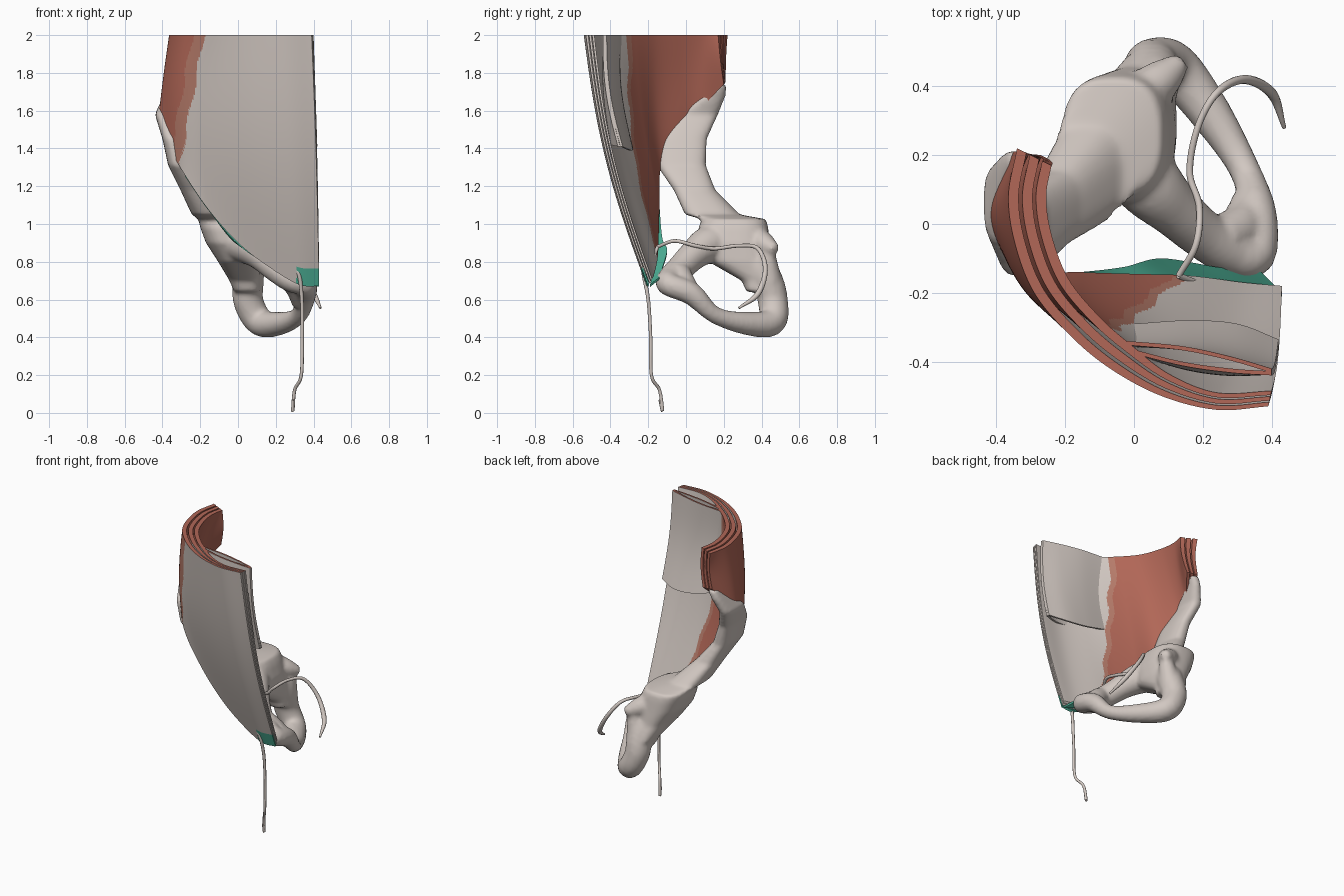
import bpy, bmesh, math
from mathutils import Vector

if "Cube" in bpy.data.objects:
    bpy.data.objects.remove(bpy.data.objects["Cube"])


def material(name, rgb):
    m = bpy.data.materials.new(name)
    m.use_nodes = True
    m.diffuse_color = (*rgb, 1)
    bsdf = m.node_tree.nodes["Principled BSDF"]
    bsdf.inputs["Base Color"].default_value = (*rgb, 1)
    bsdf.inputs["Roughness"].default_value = 0.7
    return m


PALE = material("pale_tissue", (0.64, 0.575, 0.535))
RED = material("muscle_red", (0.44, 0.135, 0.095))
FADE = material("faded_red", (0.47, 0.2, 0.145))
GREEN = material("ligament_green", (0.08, 0.47, 0.33))


def spline(pts, t):
    """Smooth point at t in 0..1 through the control points."""
    n = len(pts) - 1
    i = min(int(t * n), n - 1)
    f = t * n - i
    p1, p2 = Vector(pts[i]), Vector(pts[i + 1])
    p0 = Vector(pts[i - 1]) if i else 2 * p1 - p2
    p3 = Vector(pts[i + 2]) if i + 2 <= n else 2 * p2 - p1
    return 0.5 * (2 * p1 + (p2 - p0) * f + (2 * p0 - 5 * p1 + 4 * p2 - p3) * f ** 2
                  + (3 * p1 - p0 - 3 * p2 + p3) * f ** 3)


def smooth(ob, angle=40):
    bpy.ops.object.select_all(action="DESELECT")
    ob.select_set(True)
    bpy.context.view_layer.objects.active = ob
    bpy.ops.object.shade_smooth_by_angle(angle=math.radians(angle))


def finish(name, bm, mats, rule=None, angle=40):
    bmesh.ops.recalc_face_normals(bm, faces=bm.faces)
    if rule:
        for f in bm.faces:
            f.material_index = rule(f.calc_center_median(), f.normal)
    me = bpy.data.meshes.new(name)
    bm.to_mesh(me)
    bm.free()
    ob = bpy.data.objects.new(name, me)
    bpy.context.collection.objects.link(ob)
    for m in mats:
        me.materials.append(m)
    smooth(ob, angle)
    return ob


def shell(name, front, back, nu, nv, mats, rule=None):
    """Closed sheet between two surfaces given as functions of u and v."""
    bm = bmesh.new()
    g = [[[bm.verts.new(fn(i / nu, j / nv)) for j in range(nv + 1)]
          for i in range(nu + 1)] for fn in (front, back)]
    for s in g:
        for i in range(nu):
            for j in range(nv):
                bm.faces.new((s[i][j], s[i + 1][j], s[i + 1][j + 1], s[i][j + 1]))
    a, b = g
    for j in (0, nv):
        for i in range(nu):
            bm.faces.new((a[i][j], a[i + 1][j], b[i + 1][j], b[i][j]))
    for i in (0, nu):
        for j in range(nv):
            bm.faces.new((a[i][j], a[i][j + 1], b[i][j + 1], b[i][j]))
    return finish(name, bm, mats, rule)


def loft(bm, rings):
    rows = [[bm.verts.new(p) for p in r] for r in rings]
    n = len(rows[0])
    for a, b in zip(rows, rows[1:]):
        for k in range(n):
            bm.faces.new((a[k], a[(k + 1) % n], b[(k + 1) % n], b[k]))
    bm.faces.new(rows[0][::-1])
    bm.faces.new(rows[-1])


def tube(bm, pts, steps, sides=10):
    """Round tube through points of (x, y, z, radius)."""
    rings, ref = [], Vector((1, 0.2, 0.1))
    for i in range(steps + 1):
        t = i / steps
        c = spline(pts, t)
        d = (spline(pts, min(t + .01, 1)) - spline(pts, max(t - .01, 0))).to_3d().normalized()
        ref = (ref - d * ref.dot(d)).normalized()
        side = d.cross(ref)
        rings.append([c.to_3d() + c.w * (ref * math.cos(a) + side * math.sin(a))
                      for a in (2 * math.pi * k / sides for k in range(sides))])
    loft(bm, rings)


# Abdominal wall: rim and groin edge, from the midline to the flank
TOP_OUT = [(.39, -.53, 2), (.24, -.54, 2), (.08, -.5, 2), (-.07, -.42, 2), (-.19, -.32, 2),
           (-.29, -.2, 2), (-.345, -.06, 2), (-.365, .08, 2), (-.34, .22, 2)]
TOP_IN = [(.4, -.485, 2), (.24, -.49, 2), (.1, -.435, 2), (-.01, -.35, 2), (-.1, -.27, 2),
          (-.19, -.16, 2), (-.24, -.03, 2), (-.255, .08, 2), (-.24, .17, 2)]
LOW_OUT = [(.43, -.2, .67), (.32, -.21, .68), (.16, -.21, .775), (0, -.2, .9), (-.16, -.19, 1.08),
           (-.3, -.17, 1.29), (-.39, -.07, 1.46), (-.42, .04, 1.58), (-.35, .21, 1.75)]
LOW_IN = [(.43, -.18, .71), (.32, -.17, .73), (.16, -.15, .82), (0, -.145, .93), (-.15, -.14, 1.1),
          (-.28, -.13, 1.31), (-.35, -.03, 1.48), (-.36, .07, 1.6), (-.27, .2, 1.74)]


def wall(depth):
    def point(u, v):
        low = spline(LOW_OUT, u).lerp(spline(LOW_IN, u), depth)
        top = spline(TOP_OUT, u).lerp(spline(TOP_IN, u), depth)
        d = spline(TOP_OUT, min(u + .02, 1)) - spline(TOP_OUT, max(u - .02, 0))
        out = Vector((-d.y, d.x, 0)).normalized()
        return low.lerp(top, v) + out * (.05 - .065 * u * u) * math.sin(math.pi * v)
    return point


def muscle_rule(border_at, fade, hem):
    def rule(c, n):
        if n.z > .9 and c.z > 1.99:
            return 1
        if hem and (c.x > .31 and c.z < .77 or n.z < -.5 and c.x > -.3):
            return 3
        border = border_at(2 - c.z) + .008 * math.sin(c.z * 23)
        return 1 if c.x < border - fade else 2 if c.x < border else 0
    return rule


# Each layer: depth, colour border by distance below the rim, faded width, green hem
LAYERS = [("outer_wall_layer", 0, lambda h: -.18 - .186 * h, .06, True),
          ("middle_wall_layer", .37, lambda h: -.13 - .05 * h, .04, False),
          ("inner_wall_layer", .73, lambda h: -.06 + .155 * h * h, .03, False)]
for name, depth, border_at, fade, hem in LAYERS:
    shell(name, wall(depth), wall(depth + .27), 140, 85, [PALE, RED, FADE, GREEN],
          muscle_rule(border_at, fade, hem))

# Sheath pocket behind the front wall: two leaves with free lower edges
LEAVES = {
    "rear_sheath": ([(.4, -.42, 2), (.28, -.385, 2), (.14, -.355, 2), (-.02, -.34, 2)],
                    [(.42, -.335, 1.41), (.3, -.29, 1.39), (.16, -.28, 1.4), (0, -.29, 1.44)]),
    "front_sheath": ([(.4, -.428, 2), (.28, -.42, 2), (.14, -.4, 2), (-.02, -.36, 2)],
                     [(.42, -.348, 1.41), (.3, -.385, 1.42), (.16, -.37, 1.43), (0, -.3, 1.45)]),
}


def leaf(top, low, offset):
    def point(u, v):
        p = spline(low, u).lerp(spline(top, u), v)
        return p + Vector((0, offset - .025 * math.sin(math.pi * v), 0))
    return point


for name, (top, low) in LEAVES.items():
    shell(name, leaf(top, low, -.012), leaf(top, low, 0), 24, 20, [PALE, RED],
          lambda c, n: 1 if n.z > .9 and c.z > 1.99 else 0)

# Groin ligament: a narrow ribbon behind the groin edge
LIG_A = [(.42, -.19, .675), (.3, -.18, .715), (.16, -.16, .79), (0, -.15, .9),
         (-.16, -.15, 1.085), (-.28, -.15, 1.26)]
LIG_B = [(.37, -.14, .715), (.24, -.125, .765), (.08, -.1, .86), (-.03, -.125, .92),
         (-.16, -.14, 1.09), (-.28, -.145, 1.27)]


def ribbon(lift):
    return lambda u, v: spline(LIG_A, u).lerp(spline(LIG_B, u), v) + Vector((0, 0, lift))


shell("groin_ligament", ribbon(-.008), ribbon(.004), 40, 4, [GREEN])

# Hip bone: blade and body as stacked rounded boxes (x, y, z, half width, half depth)
BLADE = [(.05, .41, .64, .07, .09), (.035, .4, .7, .08, .105), (.01, .29, .8, .115, .17),
         (-.025, .255, .9, .145, .19), (-.05, .25, .98, .15, .185), (-.065, .255, 1.025, .145, .17),
         (-.14, .14, 1.05, .105, .145), (-.23, .045, 1.18, .075, .11), (-.31, -.025, 1.31, .06, .13),
         (-.35, -.02, 1.45, .05, .13), (-.395, .06, 1.58, .045, .11),
         (-.36, .15, 1.68, .035, .06), (-.335, .19, 1.74, .03, .025)]


def squared(w):
    return math.copysign(abs(w) ** .75, w)


bm = bmesh.new()
loft(bm, [[(x + a * squared(math.cos(t)), y + b * squared(math.sin(t)), z)
           for t in (2 * math.pi * (k + .5) / 32 for k in range(32))] for x, y, z, a, b in BLADE])
# Ring of bone around the lower opening
tube(bm, [(.0, .3, .88, .1), (.05, .42, .72, .085), (.055, .46, .59, .08), (.12, .45, .48, .075),
          (.23, .31, .475, .06), (.325, .15, .52, .045), (.355, .03, .63, .06),
          (.35, -.09, .68, .062), (.28, -.08, .71, .07), (.2, -.03, .765, .072),
          (.12, .04, .835, .08), (.04, .12, .89, .1), (-.03, .22, .9, .1)], 60, 18)
# Broad joint plate at the midline
tube(bm, [(.25, -.04, .74, .065), (.31, -.005, .67, .065), (.33, .07, .58, .045)], 10, 14)
# Low rear ridge
tube(bm, [(.0, .36, .93, .07), (.08, .42, .89, .06), (.14, .475, .865, .028)], 8, 12)
tube(bm, [(.09, .44, .9, .035), (.09, .43, .82, .05), (.07, .44, .7, .07)], 8, 12)
bone = finish("hip_bone", bm, [PALE])
mod = bone.modifiers.new("fuse", "REMESH")
mod.mode = "VOXEL"
mod.voxel_size = .013
mod = bone.modifiers.new("soften", "SMOOTH")
mod.iterations = 4
bpy.context.view_layer.objects.active = bone
for m in ("fuse", "soften"):
    bpy.ops.object.modifier_apply(modifier=m)
smooth(bone, 50)

# Cords: one hangs in front, the other loops back inside the pelvis
CORDS = {
    "hanging_cord": [(.13, -.15, .88, .009), (.2, -.18, .81, .01), (.27, -.215, .775, .011),
                     (.32, -.225, .74, .011), (.338, -.2, .6, .01), (.34, -.187, .4, .009),
                     (.335, -.183, .2, .009), (.3, -.14, .12, .009), (.29, -.125, .012, .009),
                     (.29, -.14, .07, .006)],
    "looping_cord": [(.13, -.15, .88, .009), (.18, -.06, .91, .01), (.19, .05, .885, .01),
                     (.162, .15, .87, .01), (.185, .28, .885, .01), (.24, .38, .87, .011),
                     (.32, .42, .76, .013), (.4, .38, .63, .015), (.437, .28, .555, .006)],
}
for name, pts in CORDS.items():
    bm = bmesh.new()
    tube(bm, pts, 90)
    finish(name, bm, [PALE], angle=60)
